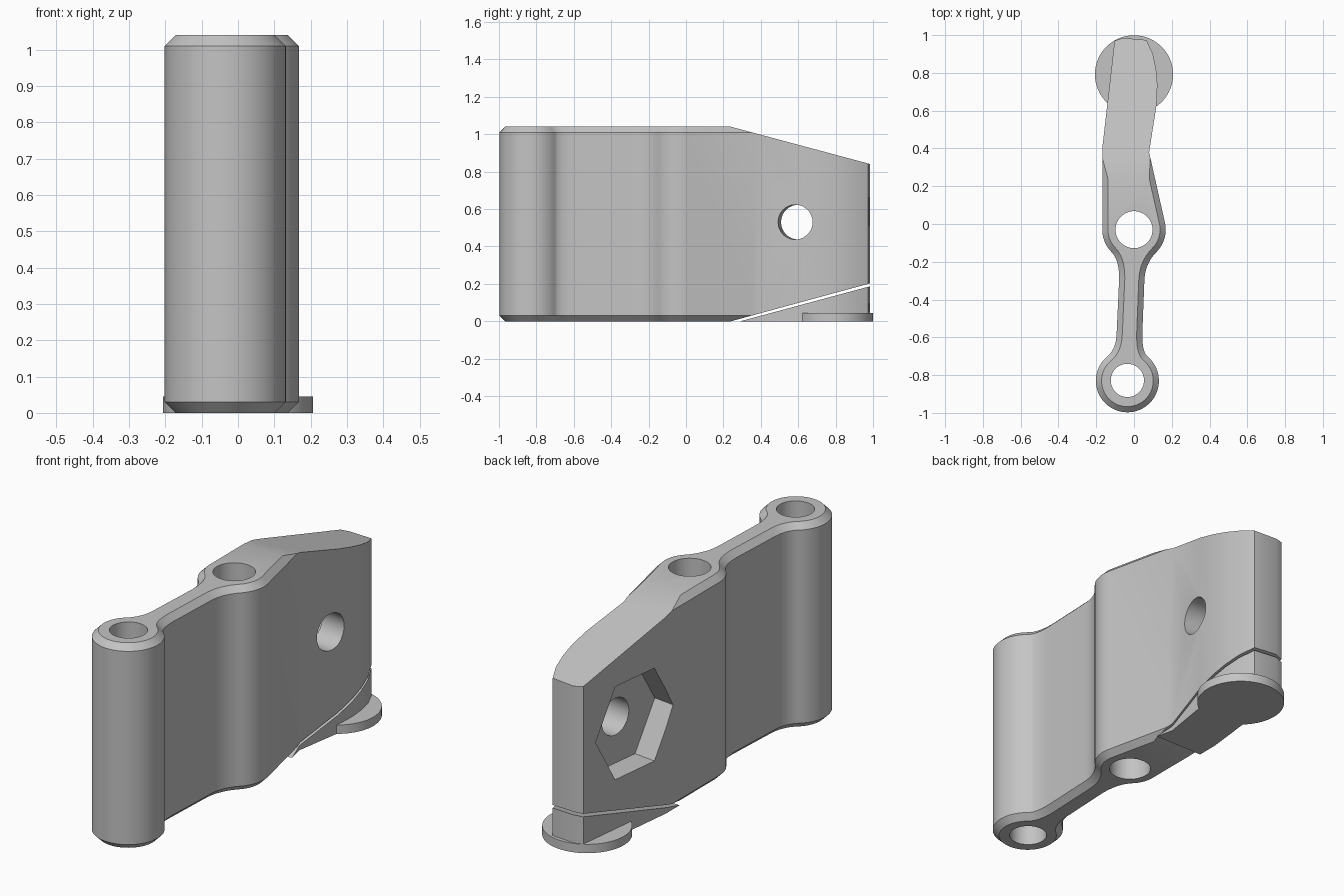
import bpy, bmesh, math
from mathutils import Vector, Matrix

if "Cube" in bpy.data.objects:
    bpy.data.objects.remove(bpy.data.objects["Cube"], do_unlink=True)

HEIGHT, CHAMFER = 1.04, 0.03
FRONT, MIDDLE = Vector((-0.035, -0.83)), Vector((0, -0.03))

grey = bpy.data.materials.new("plain grey")
grey.use_nodes = True
colour = (0.55, 0.55, 0.55, 1)
grey.diffuse_color = colour
grey.node_tree.nodes["Principled BSDF"].inputs["Base Color"].default_value = colour


def add_object(name, bm):
    bmesh.ops.recalc_face_normals(bm, faces=bm.faces)
    mesh = bpy.data.meshes.new(name)
    bm.to_mesh(mesh)
    bm.free()
    mesh.materials.append(grey)
    obj = bpy.data.objects.new(name, mesh)
    bpy.context.collection.objects.link(obj)
    return obj


def loft(name, rings):
    """Closed solid through a stack of equal rings."""
    bm = bmesh.new()
    loops = [[bm.verts.new(p) for p in ring] for ring in rings]
    for a, b in zip(loops, loops[1:]):
        for i in range(len(a)):
            j = (i + 1) % len(a)
            bm.faces.new((a[i], a[j], b[j], b[i]))
    bm.faces.new(loops[0][::-1])
    bm.faces.new(loops[-1])
    return add_object(name, bm)


def side_prism(name, points):
    """Side profile (y, z) extended across the whole width."""
    return loft(name, [[(x, y, z) for y, z in points] for x in (-0.5, 0.5)])


def cylinder(name, radius, depth, matrix, sides=64):
    bm = bmesh.new()
    bmesh.ops.create_cone(bm, cap_ends=True, segments=sides, radius1=radius,
                          radius2=radius, depth=depth, matrix=matrix)
    return add_object(name, bm)


def boolean(obj, cutters, operation="DIFFERENCE"):
    for cutter in cutters:
        cutter.hide_render = True
        mod = obj.modifiers.new("cut", "BOOLEAN")
        mod.operation, mod.solver, mod.object = operation, "EXACT", cutter
    graph = bpy.context.evaluated_depsgraph_get()
    mesh = bpy.data.meshes.new_from_object(obj.evaluated_get(graph))
    obj.modifiers.clear()
    obj.data = mesh
    for cutter in cutters:
        bpy.data.objects.remove(cutter, do_unlink=True)


def arc(centre, radius, start, end, steps):
    angles = [math.radians(start + (end - start) * i / steps) for i in range(steps + 1)]
    return [centre + radius * Vector((math.cos(a), math.sin(a))) for a in angles]


def fillet(a, control, b, steps=10):
    a, c, b = Vector(a), Vector(control), Vector(b)
    ts = [i / steps for i in range(1, steps)]
    return [a * (1 - t) ** 2 + c * 2 * t * (1 - t) + b * t * t for t in ts]


def inset(points, distance):
    result = []
    for i, p in enumerate(points):
        d1 = (p - points[i - 1]).normalized()
        d2 = (points[(i + 1) % len(points)] - p).normalized()
        n1, n2 = Vector((-d1.y, d1.x)), Vector((-d2.y, d2.x))
        result.append(p + (n1 + n2) * distance / (1 + n1.dot(n2)))
    return result


# Plan outline: front boss, thin web, middle boss, bent arm, and back again
front_arc = arc(FRONT, 0.167, 130, 410, 48)
right_arc = arc(MIDDLE, 0.168, -45, 12.7, 12)
left_arc = arc(MIDDLE, 0.168, 180, 225, 10)
web_right = [Vector((0.044, -0.58)), Vector((0.055, -0.30))]
web_left = [Vector((-0.079, -0.30)), Vector((-0.092, -0.58))]
arm_right = [(0.08, 0.38), (0.12, 0.635), (0.124, 0.74), (0.117, 0.82), (0.10, 0.90)]
arm_end = [(0.066, 0.974), (-0.06, 0.985), (-0.103, 0.97), (-0.168, 0.40)]
outline = (front_arc
           + fillet(front_arc[-1], (0.042, -0.677), web_right[0]) + web_right
           + fillet(web_right[1], (0.058, -0.21), right_arc[0]) + right_arc
           + [Vector(p) for p in arm_right + arm_end] + left_arc
           + fillet(left_arc[-1], (-0.076, -0.192), web_left[0]) + web_left
           + fillet(web_left[1], (-0.094, -0.662), front_arc[0]))
narrow = inset(outline, CHAMFER)


def ring(points, z):
    return [(p.x, p.y, z) for p in points]


# Main body with chamfered rims
body = loft("arm_body", [ring(narrow, 0), ring(outline, CHAMFER),
                         ring(outline, HEIGHT - CHAMFER), ring(narrow, HEIGHT)])

# Cross bore and hexagonal nut pocket, square to the bent arm
across = Vector((1, -0.12, 0)).normalized()
tilt = Matrix.Rotation(math.atan2(across.y, across.x), 4, "Z") @ Matrix.Rotation(math.pi / 2, 4, "Y")
face_centre = Vector((-0.143, 0.615, 0.53))
pocket_centre = face_centre - across * 0.08

cutters = [
    cylinder("front_bore", 0.088, 3, Matrix.Translation((-0.035, -0.828, 0.5))),
    cylinder("middle_bore", 0.098, 3, Matrix.Translation((0, -0.03, 0.5))),
    cylinder("cross_bore", 0.093, 1, Matrix.Translation(face_centre) @ tilt),
    cylinder("nut_pocket", 0.272, 0.4, Matrix.Translation(pocket_centre) @ tilt, 6),
    side_prism("top_slope", [(0.24, HEIGHT), (1.36, 0.74), (1.36, 1.4), (0.24, 1.4)]),
    side_prism("bottom_slope", [(0.24, 0), (0.24, -0.3), (1.36, -0.3), (1.36, 0.305)]),
]
boolean(body, cutters)

# Wedge under the sloping arm, separated by a thin gap
wedge = loft("support_wedge", [ring(outline, 0), ring(outline, 0.5)])
boolean(wedge, [side_prism("wedge_space", [(0.29, 0), (0.29, -0.2), (1.4, -0.2), (1.4, 0.299)])],
        "INTERSECT")

# Thin round foot
foot = cylinder("round_foot", 0.207, 0.045, Matrix.Translation((0, 0.792, 0.0225)))

# Smooth curved walls, sharp rims
for obj in (body, wedge, foot):
    bpy.ops.object.select_all(action="DESELECT")
    obj.select_set(True)
    bpy.context.view_layer.objects.active = obj
    bpy.ops.object.shade_smooth_by_angle(angle=math.radians(25))
